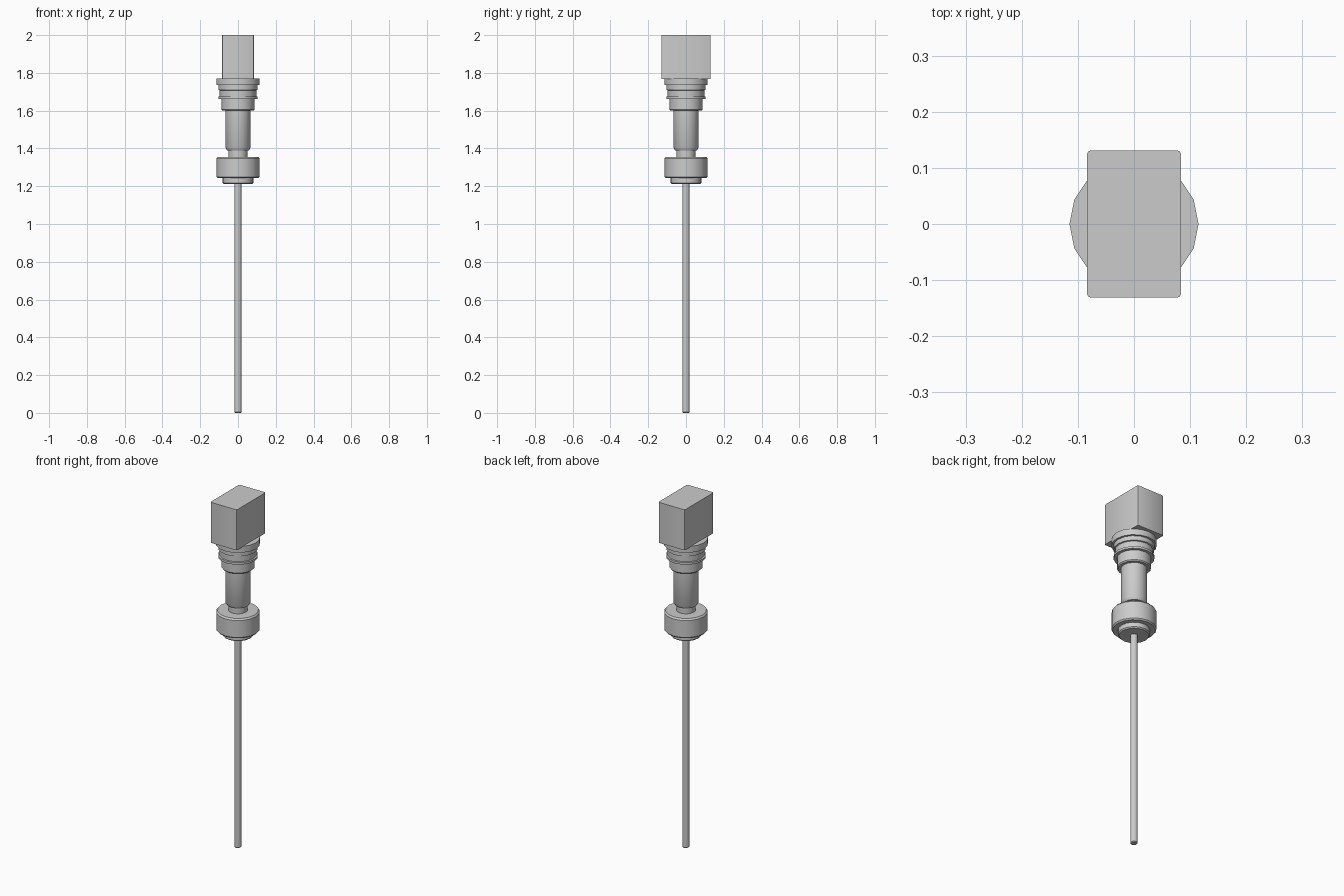
import bpy, bmesh
from math import cos, sin, pi, radians

if "Cube" in bpy.data.objects:
    bpy.data.objects.remove(bpy.data.objects["Cube"])


def finish(name, bm, angle=35):
    bmesh.ops.recalc_face_normals(bm, faces=bm.faces[:])
    me = bpy.data.meshes.new(name)
    bm.to_mesh(me)
    bm.free()
    ob = bpy.data.objects.new(name, me)
    bpy.context.collection.objects.link(ob)
    bpy.ops.object.select_all(action='DESELECT')
    ob.select_set(True)
    bpy.context.view_layer.objects.active = ob
    bpy.ops.object.shade_smooth_by_angle(angle=radians(angle))
    return ob


def lathe(name, profile, n=16):
    """Closed turned part from (radius, z) points, bottom to top."""
    bm = bmesh.new()
    rings = [[bm.verts.new((r * cos(2 * pi * i / n), r * sin(2 * pi * i / n), z))
              for i in range(n)] for r, z in profile]
    for a, b in zip(rings, rings[1:]):
        for i in range(n):
            j = (i + 1) % n
            bm.faces.new((a[i], a[j], b[j], b[i]))
    bm.faces.new(rings[0][::-1])
    bm.faces.new(rings[-1])
    return finish(name, bm)


# Long thin probe rod
lathe("probe_rod", [(0.016, 0), (0.019, 0.004), (0.019, 1.23)], 12)

# Clamping nut with its lower collar
lathe("nut", [(0.076, 1.212), (0.082, 1.218), (0.082, 1.243), (0.108, 1.243),
              (0.114, 1.25), (0.114, 1.347), (0.107, 1.356), (0.04, 1.356)])

# Neck and main barrel
lathe("barrel", [(0.05, 1.34), (0.05, 1.39), (0.058, 1.39),
                 (0.067, 1.405), (0.067, 1.61)])

# Stepped adapter: sleeve, sealing rings and top flange
lathe("adapter", [(0.082, 1.60), (0.087, 1.606), (0.087, 1.662), (0.104, 1.662),
                  (0.104, 1.674), (0.097, 1.676), (0.097, 1.708), (0.104, 1.71),
                  (0.104, 1.735), (0.115, 1.735), (0.115, 1.771), (0.06, 1.771)])

# Rectangular head block
bm = bmesh.new()
bmesh.ops.create_cube(bm, size=1)
for v in bm.verts:
    v.co.x *= 0.168
    v.co.y *= 0.262
    v.co.z = v.co.z * 0.232 + 1.884
# small rounding on the upright corners
edges = [e for e in bm.edges if abs(e.verts[0].co.z - e.verts[1].co.z) > 0.1]
bmesh.ops.bevel(bm, geom=edges, offset=0.007, segments=2, profile=0.5, affect='EDGES')
finish("head_block", bm)
